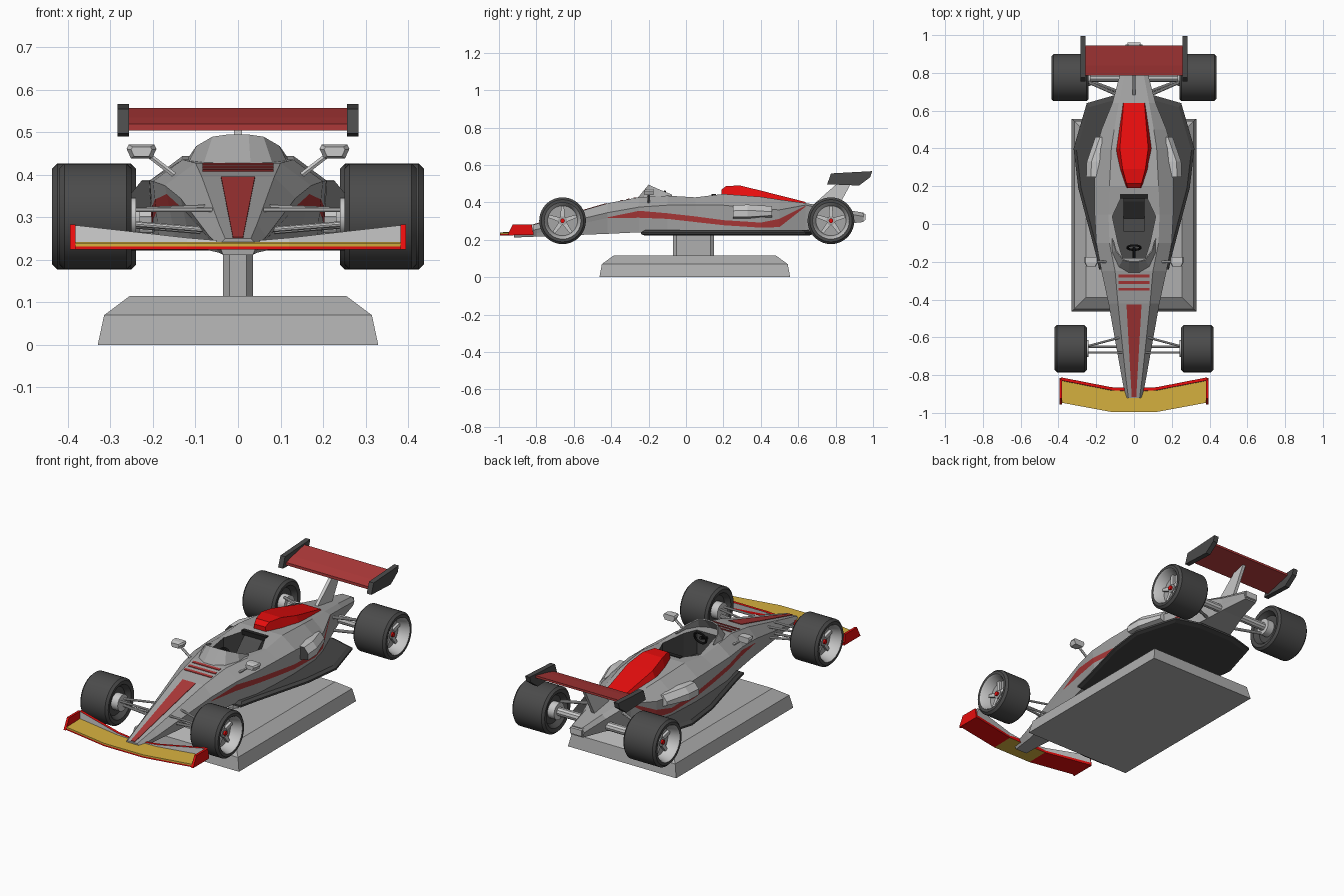
import bpy, bmesh, math
from mathutils import Vector

cube = bpy.data.objects.get("Cube")
if cube:
    bpy.data.objects.remove(cube, do_unlink=True)


def material(name, r, g, b):
    m = bpy.data.materials.new(name)
    m.use_nodes = True
    m.diffuse_color = (r, g, b, 1)
    m.node_tree.nodes["Principled BSDF"].inputs["Base Color"].default_value = (r, g, b, 1)
    return m


GREY = material("body grey", .38, .38, .38)
LIGHT = material("light grey", .58, .58, .58)
STAND = material("stand grey", .43, .43, .43)
TYRE = material("tyre charcoal", .07, .07, .07)
FLOOR = material("floor charcoal", .06, .06, .06)
BLACK = material("black", .015, .015, .015)
RED = material("bright red", .8, .004, .004)
CRIMSON = material("crimson", .42, .04, .04)
GOLD = material("gold", .68, .44, .05)


def loft(name, rings, mats, rule=None, closed=True, smooth=False):
    """Skin a list of point rings; rule(i, j) picks the slot of side faces."""
    bm = bmesh.new()
    vs = [[bm.verts.new(p) for p in ring] for ring in rings]
    n = len(vs[0])
    for i in range(len(vs) - 1):
        for j in range(n if closed else n - 1):
            k = (j + 1) % n
            f = bm.faces.new((vs[i][j], vs[i][k], vs[i + 1][k], vs[i + 1][j]))
            f.material_index = rule(i, j) if rule else 0
    if closed:
        for i, end in ((-1, vs[0][::-1]), (len(vs), vs[-1])):
            bm.faces.new(end).material_index = rule(i, 0) if rule else 0
    bmesh.ops.recalc_face_normals(bm, faces=bm.faces)
    me = bpy.data.meshes.new(name)
    bm.to_mesh(me)
    bm.free()
    for m in mats:
        me.materials.append(m)
    ob = bpy.data.objects.new(name, me)
    bpy.context.collection.objects.link(ob)
    if smooth:
        activate(ob)
        bpy.ops.object.shade_smooth_by_angle(angle=math.radians(35))
    return ob


def activate(ob):
    bpy.ops.object.select_all(action='DESELECT')
    ob.select_set(True)
    bpy.context.view_layer.objects.active = ob


def slab(name, outline, x0, x1, mat):
    """Side outline of (y, z) points extruded across x."""
    return loft(name, [[(x, y, z) for y, z in outline] for x in (x0, x1)], [mat])


def box(name, c, half, mat):
    (x, y, z), (a, b, d) = c, half
    return slab(name, [(y - b, z - d), (y + b, z - d), (y + b, z + d), (y - b, z + d)], x - a, x + a, mat)


def rod(name, a, b, r, mat, sides=10):
    a, b = Vector(a), Vector(b)
    q = (b - a).to_track_quat('Z', 'Y')
    circle = [q @ Vector((r * math.cos(t), r * math.sin(t), 0))
              for t in (2 * math.pi * k / sides for k in range(sides))]
    return loft(name, [[e + p for p in circle] for e in (a, b)], [mat], smooth=True)


def mirrored(half):
    return half + [(-x, *rest) for x, *rest in reversed(half)]


# Display stand
loft("stand_base", [[(sx * a, .047 + sy * b, z) for sx, sy in ((1, 1), (-1, 1), (-1, -1), (1, -1))]
     for a, b, z in ((.33, .51, 0), (.315, .497, .07), (.255, .435, .115))], [STAND])
loft("stand_post", [[(x, y + .04, z) for x, y in mirrored([(.02, -.11), (.035, -.09), (.035, .09), (.02, .11)])]
     for z in (.11, .235)], [STAND])

# Body shell: y, bottom x z, shoulder x z, top x z, stripe low and high
STATIONS = [
    (-.92, .035, .212, .045, .235, .03, .25, .222, .225),
    (-.8, .045, .217, .067, .255, .045, .285, .235, .238),
    (-.42, .11, .232, .135, .345, .085, .395, .317, .32),
    (-.25, .145, .24, .172, .375, .1, .428, .318, .355),
    (-.1, .185, .243, .2, .385, .13, .436, .312, .342),
    (.05, .195, .243, .208, .387, .135, .427, .295, .325),
    (.2, .2, .243, .21, .385, .13, .445, .278, .305),
    (.4, .19, .243, .2, .365, .12, .43, .265, .292),
    (.5, .165, .243, .172, .36, .105, .415, .268, .312),
    (.64, .11, .25, .115, .386, .08, .396, .378, .383),
    (.8, .065, .28, .072, .35, .05, .37, .315, .32),
    (.95, .035, .295, .045, .325, .03, .345, .308, .312)]


def body_ring(y, xb, zb, xs, zs, xt, zt, lo, hi):
    side = [(xb + (xs - xb) * (z - zb) / (zs - zb), y, z) for z in (lo, hi)]
    return mirrored([(xb, y, zb), *side, (xs, y, zs), (xt, y, zt)])


def top_z(y):
    for a, b in zip(STATIONS, STATIONS[1:]):
        if a[0] <= y <= b[0]:
            return a[6] + (b[6] - a[6]) * (y - a[0]) / (b[0] - a[0])


body = loft("body_shell", [body_ring(*s) for s in STATIONS], [GREY, CRIMSON, TYRE],
            lambda i, j: 1 if j in (1, 7) and 2 <= i <= 8 else 0)

# Cockpit opening cut into the body
hole = mirrored([(.06, -.18), (.085, -.1), (.115, .04), (.06, .158)])
cutter = loft("cockpit_cutter", [[(x, y, z) for x, y in hole] for z in (.3, .6)],
              [GREY, CRIMSON, TYRE], lambda i, j: 2)
cutter.hide_render = True
cut = body.modifiers.new("cockpit", 'BOOLEAN')
cut.operation, cut.solver, cut.object = 'DIFFERENCE', 'EXACT', cutter
activate(body)
bpy.ops.object.modifier_apply(modifier=cut.name)
bpy.data.objects.remove(cutter, do_unlink=True)

slab("seat", [(-.04, .295), (.05, .295), (.15, .4), (.15, .43), (.12, .41), (.03, .32), (-.04, .32)], -.055, .055, TYRE)
box("headrest", (0, .148, .432), (.075, .012, .012), BLACK)
bpy.ops.mesh.primitive_torus_add(major_radius=.035, minor_radius=.006, major_segments=24, minor_segments=8,
                                 location=(0, -.125, .425), rotation=(math.radians(70), 0, 0))
wheel = bpy.context.object
wheel.name = "steering_wheel"
wheel.data.materials.append(BLACK)
rod("steering_column", (0, -.125, .425), (0, -.19, .4), .008, BLACK)

# Wrap-around windscreen
base = mirrored([(.118, -.08, .425), (.125, -.16, .41), (.085, -.235, .415), (.03, -.26, .422)])
rim = mirrored([(.116, -.075, .442), (.098, -.14, .468), (.06, -.19, .49), (.025, -.2, .495)])
screen = loft("windscreen", [base, rim], [GREY], closed=False)
screen.modifiers.new("thickness", 'SOLIDIFY').thickness = .006

# Painted nose stripe and bars
for name, y0, y1, a, b in [("nose_stripe", -.915, -.425, .012, .04)] + \
        [("nose_bar", y - .007, y + .007, .083, .083) for y in (-.345, -.31, -.275)]:
    loft(name, [[(-w, y, top_z(y) - .003), (w, y, top_z(y) - .003), (w, y, top_z(y) + .003),
                 (-w, y, top_z(y) + .003)] for y, w in ((y0, a), (y1, b))], [CRIMSON])

# Engine cover
loft("engine_cover", [mirrored([(xb, y, zb), (xt, y, zt)]) for y, xb, zb, xt, zt in (
    (.19, .04, .425, .034, .468), (.215, .05, .43, .04, .488), (.29, .075, .425, .06, .49),
    (.4, .1, .415, .075, .463), (.64, .062, .385, .055, .402))], [RED])

# Floor tray
tray = mirrored([(.185, -.24), (.205, -.15), (.295, .19), (.32, .4), (.25, .64), (.11, .68)])
loft("floor_tray", [[(x * k, .2 + (y - .2) * k, z) for x, y in tray]
     for k, z in ((.95, .222), (1, .23), (1, .24), (.95, .252))], [FLOOR])

# Rear wing
loft("rear_wing", [[(x, .785, .505), (x, .945, .545), (x, .945, .557), (x, .84, .535), (x, .785, .52)]
     for x in (-.26, .26)], [CRIMSON])
slab("rear_wing_pylon", [(.66, .37), (.8, .35), (.9, .535), (.83, .52)], -.009, .009, LIGHT)
slab("tail_block", [(.93, .3), (.96, .305), (.96, .338), (.93, .345)], -.035, .035, LIGHT)

# Front wing: gold top and nose section, red outer underside
loft("front_wing", [[(x, f, .224), (x, r, .226), (x, r, .243), (x, f, .24), (x, f, .232)]
     for x, f, r in ((-.39, -.945, -.815), (-.12, -.995, -.868), (.12, -.995, -.868), (.39, -.945, -.815))],
     [GOLD, RED], lambda i, j: 0 if j in (2, 3) or (j == 0 and i == 1) else 1)


def build_wheel(side, s, end, y, x0, x1, z):
    """Tyre, dished rim, spokes and hub revolved about the axle."""
    name = f"{end}_{side}"
    d = x1 - x0
    profile = [(.03, .075), (.004, .093), (0, .113), (.012, .125), (d - .012, .125), (d, .113),
               (d, .098), (d - .008, .092), (d - .06, .08)]
    turn = [2 * math.pi * k / 40 for k in range(40)]
    loft(name + "_wheel", [[(s * (x0 + t), y + r * math.cos(a), z + r * math.sin(a)) for a in turn]
         for t, r in profile], [TYRE, LIGHT, GREY],
         lambda i, j: 2 if i == len(profile) else 1 if i >= 6 else 0, smooth=True)
    face = x1 - .06
    for k in range(5):
        a = math.pi / 2 + k * 2 * math.pi / 5
        u, v = Vector((0, math.cos(a), math.sin(a))), Vector((0, -math.sin(a), math.cos(a)))
        hub = Vector((0, y, z))
        loft(name + "_spoke", [[Vector((s * x, 0, 0)) + hub + u * r + v * w for r, w in
             ((.015, -.012), (.079, -.008), (.079, .008), (.015, .012))] for x in (face - .005, face + .015)], [LIGHT])
    rod(name + "_hub", (s * (face - .005), y, z), (s * (face + .02), y, z), .024, GREY, 20)
    rod(name + "_hub_nut", (s * face, y, z), (s * (face + .03), y, z), .012, RED, 12)
    rod(name + "_brake", (s * (x0 - .01), y, z), (s * (x0 + .04), y, z), .045, LIGHT, 24)


for side, s in (("left", 1), ("right", -1)):
    build_wheel(side, s, "front", -.66, .25, .42, .302)
    build_wheel(side, s, "rear", .775, .24, .437, .302)

    # Suspension arms
    for end, a, b, r in (
            ("front", (.07, -.6, .325), (.25, -.648, .318), .006),
            ("front", (.06, -.68, .318), (.25, -.68, .318), .006),
            ("front", (.06, -.65, .27), (.25, -.65, .285), .007),
            ("front", (.07, -.6, .265), (.25, -.648, .28), .006),
            ("rear", (.04, .775, .302), (.25, .775, .302), .023),
            ("rear", (.08, .68, .35), (.24, .75, .345), .008),
            ("rear", (.08, .7, .27), (.24, .76, .27), .008)):
        rod(f"{side}_{end}_arm", (s * a[0], *a[1:]), (s * b[0], *b[1:]), r, LIGHT)

    # Wing end plates and front flap
    slab(side + "_rear_end_plate", [(.755, .497), (.925, .49), (.985, .535), (.995, .567), (.775, .555)],
         s * .256, s * .284, TYRE)
    slab(side + "_front_end_plate", [(-.955, .225), (-.925, .283), (-.825, .283), (-.815, .225)],
         s * .382, s * .395, RED)
    loft(side + "_front_flap", [[(s * x, y, .238), (s * x, y + .014, .238), (s * x, y + .018, z), (s * x, y + .002, z)]
         for x, y, z in ((.05, -.885, .246), (.12, -.882, .252), (.386, -.83, .282))],
         [LIGHT, RED], lambda i, j: 1 if j == 2 else 0)

    # Side intake scoop
    loft(side + "_scoop", [[(s * .18, y, lo), (s * x, y, lo + .012), (s * x, y, hi - .03), (s * (x - .025), y, hi),
         (s * .17, y, hi)] for y, x, lo, hi in ((.25, .253, .31, .385), (.33, .25, .31, .388), (.46, .205, .318, .38))],
         [LIGHT, TYRE], lambda i, j: 1 if i == -1 else 0)

    # Mirror
    rod(side + "_mirror_stem", (s * .15, -.2, .4), (s * .215, -.2, .45), .007, LIGHT, 6)
    loft(side + "_mirror", [[(s * (.227 + a * k), y, .455 + b * k) for a, b in
         ((-.025, -.016), (.025, -.016), (.035, .006), (.03, .016), (-.03, .016), (-.035, .006))]
         for y, k in ((-.225, .7), (-.205, 1), (-.175, 1))], [LIGHT])
